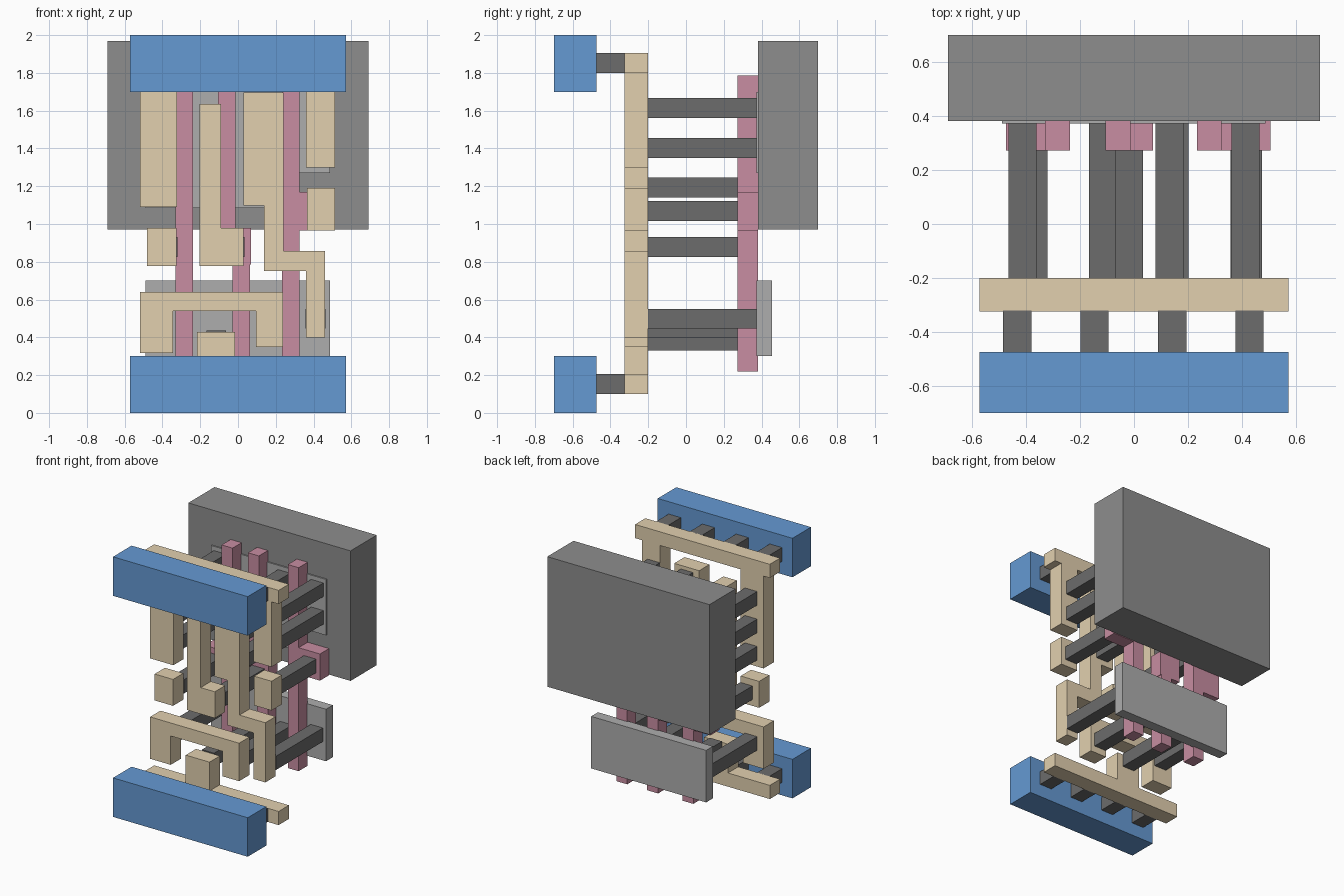
import bpy, bmesh


def mat(name, color):
    m = bpy.data.materials.new(name)
    m.diffuse_color = (*color, 1)
    return m


BLUE = mat("blue", (0.13, 0.32, 0.65))
TAN = mat("tan", (0.76, 0.63, 0.43))
PINK = mat("pink", (0.58, 0.27, 0.36))
DARK = mat("dark_grey", (0.15, 0.15, 0.15))
MID = mat("mid_grey", (0.27, 0.27, 0.27))
LIGHT = mat("light_grey", (0.42, 0.42, 0.42))


def plate(name, outline, y0, y1, material):
    """Extrude an outline drawn in the front (x, z) plane from y0 to y1."""
    bm = bmesh.new()
    face = bm.faces.new([bm.verts.new((x, y0, z)) for x, z in outline])
    ext = bmesh.ops.extrude_face_region(bm, geom=[face])["geom"]
    verts = [v for v in ext if isinstance(v, bmesh.types.BMVert)]
    bmesh.ops.translate(bm, verts=verts, vec=(0, y1 - y0, 0))
    bmesh.ops.recalc_face_normals(bm, faces=bm.faces)
    me = bpy.data.meshes.new(name)
    bm.to_mesh(me)
    bm.free()
    me.materials.append(material)
    ob = bpy.data.objects.new(name, me)
    bpy.context.collection.objects.link(ob)
    return ob


def rect(x0, x1, z0, z1):
    return [(x0, z0), (x1, z0), (x1, z1), (x0, z1)]


# Front power rails and the short studs behind them
for side, z in (("lower", 0.0), ("upper", 1.7)):
    plate(side + "_rail", rect(-0.573, 0.573, z, z + 0.3), -0.70, -0.475, BLUE)
    for x in (-0.485, -0.199, 0.089, 0.376):
        zc = z + 0.1
        plate(side + "_stud", rect(x, x + 0.105, zc, zc + 0.105), -0.475, -0.32, DARK)

# Tan wiring layer
wires = {
    "upper_wire": [(-0.573, 1.905), (-0.573, 1.80), (-0.52, 1.80), (-0.52, 1.09),
                   (-0.322, 1.09), (-0.322, 1.80), (0.36, 1.80), (0.36, 1.30),
                   (0.513, 1.30), (0.513, 1.80), (0.573, 1.80), (0.573, 1.905)],
    "lower_wire": [(-0.573, 0.10), (0.573, 0.10), (0.573, 0.205), (-0.015, 0.205),
                   (-0.015, 0.427), (-0.217, 0.427), (-0.217, 0.205), (-0.573, 0.205)],
    "bridge_wire": [(-0.52, 0.318), (-0.345, 0.318), (-0.345, 0.54), (0.095, 0.54),
                    (0.095, 0.348), (0.237, 0.348), (0.237, 0.64), (-0.52, 0.64)],
    "middle_wire": [(-0.205, 0.777), (0.03, 0.777), (0.03, 0.98), (-0.09, 0.98),
                    (-0.09, 1.635), (-0.205, 1.635)],
    "output_wire": [(0.028, 1.097), (0.138, 1.097), (0.138, 0.752), (0.36, 0.752),
                    (0.36, 0.398), (0.46, 0.398), (0.46, 0.857), (0.24, 0.857),
                    (0.24, 1.695), (0.028, 1.695)],
    "left_pad": rect(-0.482, -0.325, 0.777, 0.98),
    "right_pad": rect(0.365, 0.513, 0.965, 1.19),
}
for name, outline in wires.items():
    plate(name, outline, -0.325, -0.20, TAN)

# Long contacts: x, z, back end
LONG, SHORT = 0.372, 0.272
contacts = [(x, z, LONG) for x in (-0.466, 0.08) for z in (1.562, 1.35, 1.14)]
contacts += [(0.362, 1.562, LONG), (0.362, 1.35, LONG)]
contacts += [(-0.466, 0.446, LONG), (0.098, 0.40, LONG), (0.358, 0.446, LONG), (-0.167, 0.33, LONG)]
contacts += [(-0.425, 0.825, SHORT), (-0.07, 0.825, SHORT), (0.37, 1.017, SHORT)]
for x, z, back in contacts:
    plate("contact", rect(x, x + 0.104, z, z + 0.105), -0.20, back, DARK)

# Pink gate bars
gates = {
    "left_gate": [(-0.33, 0.22), (-0.237, 0.22), (-0.237, 1.785), (-0.33, 1.785),
                  (-0.33, 0.975), (-0.475, 0.975), (-0.475, 0.785), (-0.33, 0.785)],
    "middle_gate": [(-0.03, 0.22), (0.064, 0.22), (0.064, 0.785), (0.07, 0.785),
                    (0.07, 0.98), (-0.013, 0.98), (-0.013, 1.785), (-0.105, 1.785),
                    (-0.105, 0.785), (-0.03, 0.785)],
    "right_gate": [(0.233, 0.22), (0.325, 0.22), (0.325, 0.965), (0.507, 0.965),
                   (0.507, 1.17), (0.325, 1.17), (0.325, 1.785), (0.233, 1.785)],
}
for name, outline in gates.items():
    plate(name, outline, 0.272, 0.382, PINK)

# Back plates
plate("lower_plate", rect(-0.49, 0.488, 0.302, 0.702), 0.372, 0.455, LIGHT)
plate("upper_plate", [(-0.49, 1.085), (0.235, 1.085), (0.235, 1.27), (0.488, 1.27),
                      (0.488, 1.70), (-0.49, 1.70)], 0.372, 0.455, LIGHT)
plate("back_block", rect(-0.69, 0.69, 0.97, 1.97), 0.382, 0.70, MID)
